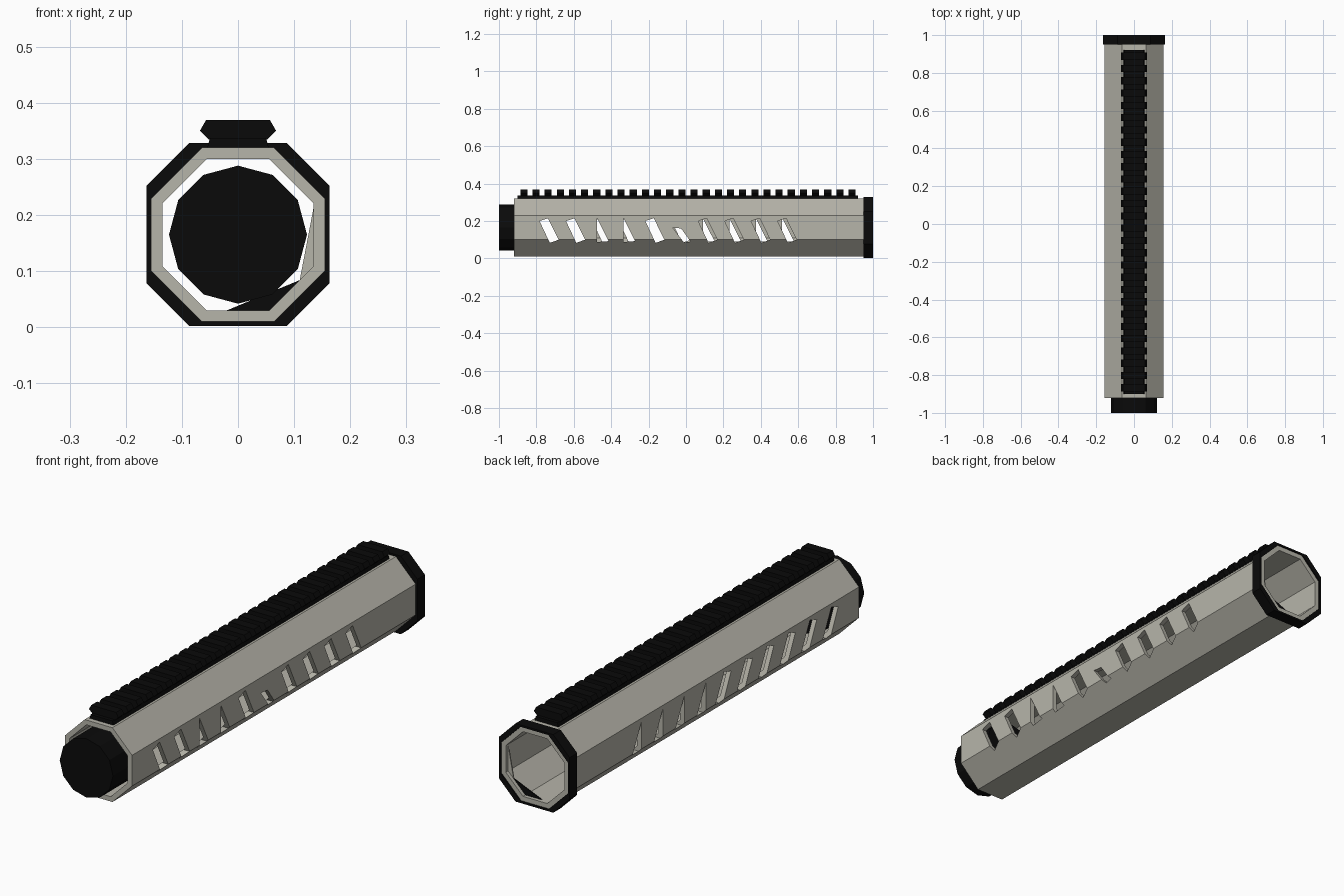
import bpy, bmesh, math

cube = bpy.data.objects.get("Cube")
if cube:
    bpy.data.objects.remove(cube, do_unlink=True)

MID = 0.165


def material(name, color):
    m = bpy.data.materials.new(name)
    m.use_nodes = True
    m.diffuse_color = color
    m.node_tree.nodes["Principled BSDF"].inputs["Base Color"].default_value = color
    return m


grey = material("warm_grey", (0.47, 0.46, 0.40, 1))
black = material("black", (0.003, 0.003, 0.003, 1))


def finish(name, bm, mat):
    bmesh.ops.recalc_face_normals(bm, faces=bm.faces)
    mesh = bpy.data.meshes.new(name)
    bm.to_mesh(mesh)
    bm.free()
    mesh.materials.append(mat)
    obj = bpy.data.objects.new(name, mesh)
    bpy.context.collection.objects.link(obj)
    return obj


def prism(bm, pts, a, b, axis="y"):
    """Extrude a profile from a to b along y (points x,z) or x (points y,z)."""
    def place(p, d):
        return (p[0], d, p[1]) if axis == "y" else (d, p[0], p[1])
    ends = [[bm.verts.new(place(p, d)) for p in pts] for d in (a, b)]
    for loop in ends:
        bm.faces.new(loop)
    n = len(pts)
    for i in range(n):
        j = (i + 1) % n
        bm.faces.new((ends[0][i], ends[0][j], ends[1][j], ends[1][i]))


def frame(bm, outer, inner, a, b):
    """Hollow prism between two profiles with equal point counts."""
    loops = [[bm.verts.new((x, y, z)) for x, z in pts]
             for pts, y in ((outer, a), (outer, b), (inner, b), (inner, a))]
    n = len(outer)
    for k in range(4):
        p, q = loops[k], loops[(k + 1) % 4]
        for i in range(n):
            j = (i + 1) % n
            bm.faces.new((p[i], p[j], q[j], q[i]))


def octagon(r, c):
    """Octagon of half width r with flat sides of half length c."""
    quarter = [(r, c), (c, r), (-c, r), (-r, c)]
    return [(x, MID + z) for x, z in quarter + [(-x, -z) for x, z in quarter]]


def regular(r):
    return octagon(r, r * math.tan(math.pi / 8))


# Octagonal handguard tube
bm = bmesh.new()
frame(bm, regular(0.155), regular(0.135), -0.92, 0.995)
tube = finish("handguard_tube", bm, grey)

# Slanted vent slots cut in both side walls
shapes = {
    "p": [(-0.05, 0.2), (-0.005, 0.215), (0.052, 0.1), (0.005, 0.083)],
    "t": [(-0.025, 0.215), (0.037, 0.092), (-0.025, 0.088)],
    "s": [(-0.045, 0.165), (0.0, 0.16), (0.05, 0.09), (0.015, 0.085)],
}
bm = bmesh.new()
for side, kinds in ((1, "ppttpspppp"), (-1, "pppppptttt")):
    for i, kind in enumerate(kinds):
        y = -0.733 + 0.1414 * i
        prism(bm, [(y + dy, z) for dy, z in shapes[kind]], side * 0.09, side * 0.2, "x")
cutter = finish("slot_cutter", bm, grey)
cutter.hide_render = True
cut = tube.modifiers.new("slots", "BOOLEAN")
cut.operation = "DIFFERENCE"
cut.solver = "EXACT"
cut.object = cutter
bpy.context.view_layer.objects.active = tube
bpy.ops.object.modifier_apply(modifier=cut.name)
bpy.data.objects.remove(cutter, do_unlink=True)

# Chamfered collar at the rear
bm = bmesh.new()
frame(bm, octagon(0.163, 0.087), regular(0.155), 0.95, 1.0)
finish("rear_collar", bm, black)

# Thin corner webs inside the rear opening
bm = bmesh.new()
prism(bm, [(-0.02, 0.03), (0.056, 0.03), (0.11, 0.084)], 0.975, 0.98)
finish("lower_corner_web", bm, black)
bm = bmesh.new()
prism(bm, [(0.11, 0.084), (0.135, 0.109), (0.135, 0.215)], 0.975, 0.98)
finish("side_corner_web", bm, grey)

# Twelve-sided plug at the front
bm = bmesh.new()
angles = [math.tau * i / 12 for i in range(12)]
prism(bm, [(0.123 * math.sin(a), MID + 0.123 * math.cos(a)) for a in angles], -1.0, -0.79)
finish("front_plug", bm, black)

# Top rail: a low base with evenly spaced teeth
bm = bmesh.new()
prism(bm, [(-0.055, 0.319), (0.055, 0.319), (0.05, 0.337), (-0.05, 0.337)], -0.9, 0.92)
finish("rail_base", bm, black)
half = [(0.05, 0.333), (0.068, 0.35), (0.057, 0.369)]
tooth = half + [(-x, z) for x, z in reversed(half)]
bm = bmesh.new()
for i in range(28):
    y = -0.886 + 0.065 * i
    prism(bm, tooth, y, y + 0.038)
finish("rail_teeth", bm, black)
